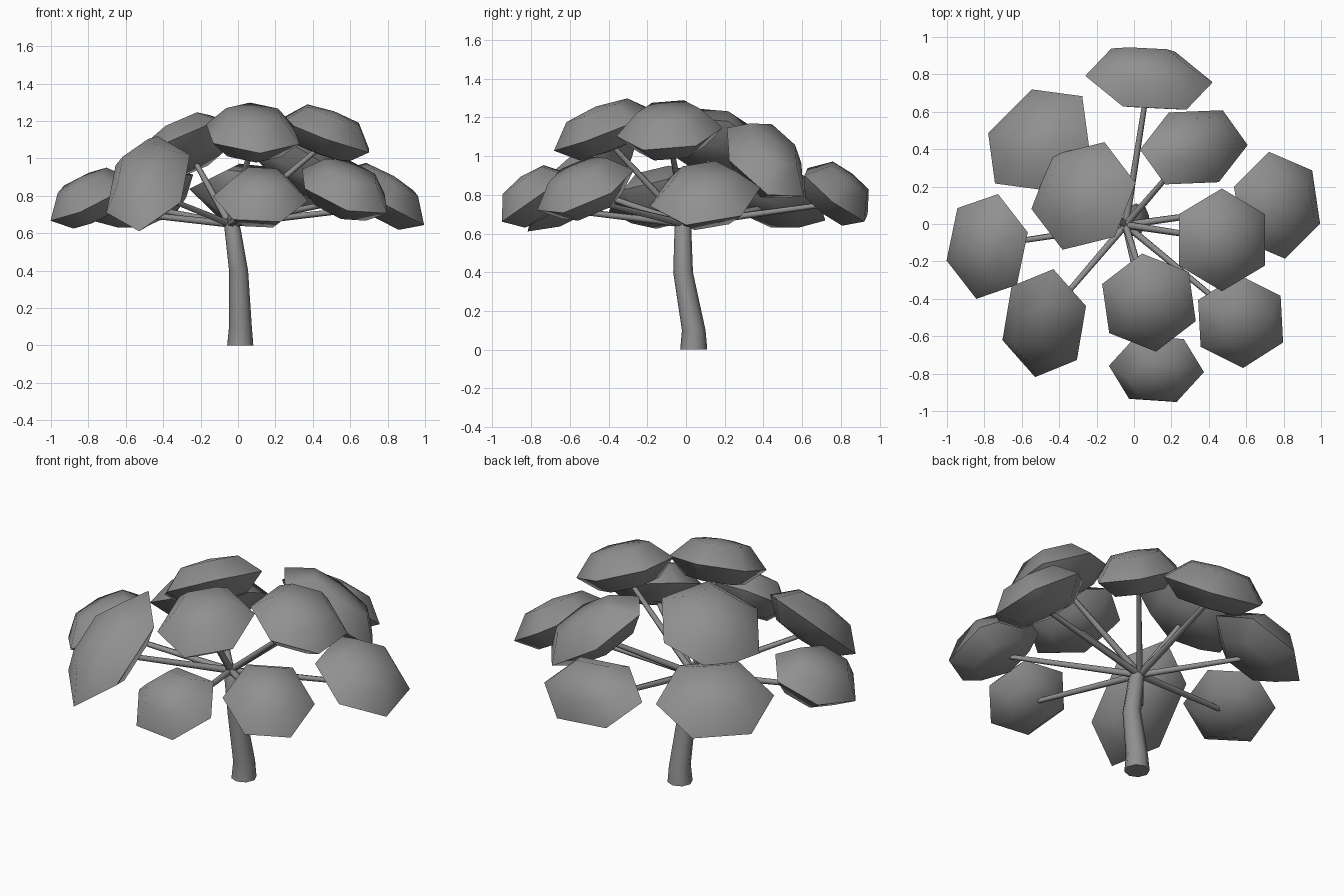
import bpy, bmesh, math
from mathutils import Vector

if "Cube" in bpy.data.objects:
    bpy.data.objects.remove(bpy.data.objects["Cube"])

grey = bpy.data.materials.new("bark_and_leaf_grey")
grey.diffuse_color = (0.28, 0.28, 0.28, 1)
grey.use_nodes = True
grey.node_tree.nodes["Principled BSDF"].inputs["Base Color"].default_value = grey.diffuse_color


def finish(name, bm, angle=40):
    bmesh.ops.recalc_face_normals(bm, faces=bm.faces)
    me = bpy.data.meshes.new(name)
    bm.to_mesh(me)
    bm.free()
    me.materials.append(grey)
    ob = bpy.data.objects.new(name, me)
    bpy.context.collection.objects.link(ob)
    bpy.ops.object.select_all(action='DESELECT')
    ob.select_set(True)
    bpy.context.view_layer.objects.active = ob
    bpy.ops.object.shade_smooth_by_angle(angle=math.radians(angle))
    return ob


def loft(bm, rings, cap_ends=True):
    """Bridge equal-length rings of points with quads."""
    loops = [[bm.verts.new(p) for p in r] for r in rings]
    n = len(loops[0])
    for a, b in zip(loops, loops[1:]):
        for i in range(n):
            j = (i + 1) % n
            bm.faces.new((a[i], a[j], b[j], b[i]))
    if cap_ends:
        bm.faces.new(loops[0])
        bm.faces.new(loops[-1])
    return loops


def circle(centre, r, u, v, n):
    return [centre + r * (u * math.cos(2 * math.pi * i / n) + v * math.sin(2 * math.pi * i / n))
            for i in range(n)]


def rod(name, a, b, r0, r1, n=6):
    d = (b - a).normalized()
    u = d.orthogonal().normalized()
    v = d.cross(u)
    bm = bmesh.new()
    loft(bm, [circle(a, r0, u, v, n), circle(b, r1, u, v, n)])
    return finish(name, bm, 65)


def leaf_pad(name, cx, cy, cz, gx, gy, rx, ry, rot, phase):
    """Thick six-sided tilted pad, domed above and below a sharp rim."""
    c = Vector((cx, cy, cz))
    normal = Vector((-gx, -gy, 1)).normalized()
    ca, sa = math.cos(math.radians(rot)), math.sin(math.radians(rot))

    def ring(scale, lift):
        pts = []
        for i in range(6):
            t = math.radians(phase + 60 * i)
            p, q = rx * math.cos(t) * scale, ry * math.sin(t) * scale
            x, y = p * ca - q * sa, p * sa + q * ca
            pts.append(c + Vector((x, y, gx * x + gy * y)) + normal * lift)
        return pts

    bm = bmesh.new()
    loops = loft(bm, [ring(0.62, -0.095), ring(1, 0), ring(0.6, 0.115)], False)
    for loop, lift in ((loops[0], -0.11), (loops[-1], 0.135)):
        tip = bm.verts.new(c + normal * lift)
        for i in range(6):
            bm.faces.new((loop[i], loop[(i + 1) % 6], tip))
    finish(name, bm, 62)
    return c - normal * 0.06


# Bent trunk with a slightly flared foot
bm = bmesh.new()
X, Y = Vector((1, 0, 0)), Vector((0, 1, 0))
loft(bm, [circle(Vector((x, y, z)), r, X, Y, 8) for x, y, z, r in (
    (0.012, 0.04, 0, 0.07), (0.013, 0.04, 0.1, 0.061), (0.003, -0.015, 0.4, 0.051),
    (-0.03, -0.016, 0.63, 0.043), (-0.045, -0.008, 0.68, 0.03))])
finish("trunk", bm, 50)

# Pads: centre x y z, slope x y, half sizes, turn, corner phase
pads = (
    (0.08, 0.775, 0.80, -0.15, -0.8, 0.345, 0.175, -8, 10),
    (-0.51, 0.45, 0.79, 0.4, -0.4, 0.33, 0.25, 45, 0),
    (0.32, 0.41, 0.97, -0.57, -0.45, 0.29, 0.22, 10, -10),
    (-0.27, 0.15, 1.06, 0.5, -0.28, 0.31, 0.27, 60, 10),
    (0.765, 0.10, 0.79, -0.6, 0.08, 0.245, 0.29, 0, -20),
    (-0.785, -0.12, 0.78, 0.47, 0.14, 0.225, 0.29, 0, 15),
    (-0.48, -0.53, 0.865, 0.36, 0.82, 0.235, 0.295, 0, 18),
    (0.47, -0.085, 1.125, -0.36, 0.08, 0.265, 0.275, 0, 30),
    (0.08, -0.42, 1.13, -0.06, 0.38, 0.27, 0.265, 0, 38),
    (0.57, -0.52, 0.825, -0.32, 0.4, 0.255, 0.25, 0, 33),
    (0.12, -0.775, 0.785, 0.0, 0.7, 0.255, 0.195, 0, -5),
)
hub = Vector((-0.045, -0.005, 0.65))
for i, p in enumerate(pads, 1):
    end = leaf_pad(f"leaf_pad_{i}", *p)
    rod(f"branch_{i}", hub, end, 0.02, 0.014)
